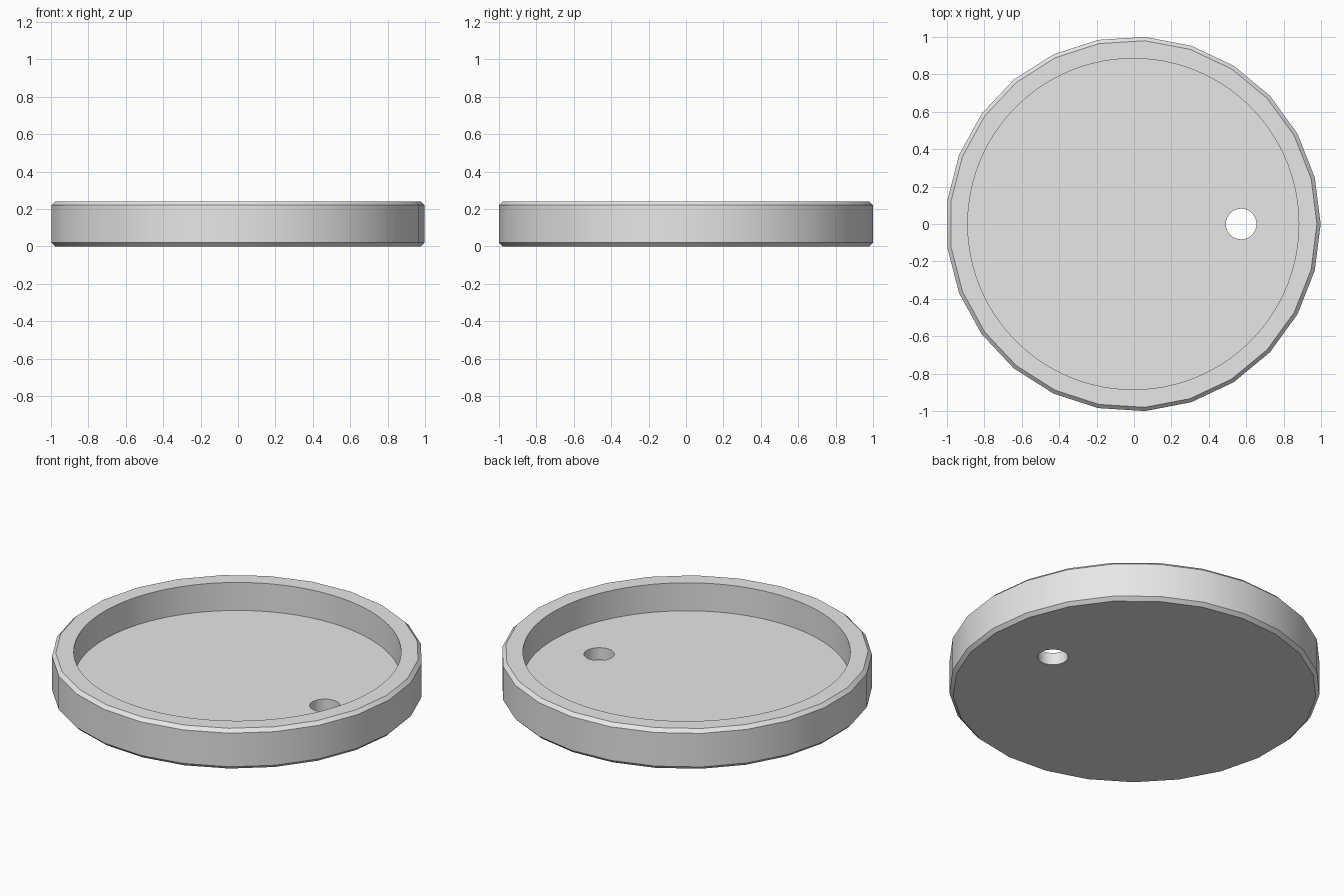
import bpy
import math

cube = bpy.data.objects.get("Cube")
if cube:
    bpy.data.objects.remove(cube, do_unlink=True)

HEIGHT = 0.24
FLOOR = 0.073
CENTRE_X = -0.004

grey = bpy.data.materials.new("light grey")
grey.use_nodes = True
grey.diffuse_color = (0.8, 0.8, 0.8, 1)
grey.node_tree.nodes["Principled BSDF"].inputs["Base Color"].default_value = (0.8, 0.8, 0.8, 1)


def cylinder(name, sides, radius, x, bottom, top):
    """Upright cylinder with its first corner on the +x axis."""
    bpy.ops.mesh.primitive_cylinder_add(
        vertices=sides, radius=radius, depth=top - bottom,
        location=(x, 0, (bottom + top) / 2))
    obj = bpy.context.object
    obj.name = name
    obj.rotation_euler.z = -math.pi / 2
    bpy.ops.object.transform_apply(location=True, rotation=True, scale=True)
    obj.data.materials.append(grey)
    return obj


def cut(target, cutter):
    mod = target.modifiers.new("cut", "BOOLEAN")
    mod.operation = "DIFFERENCE"
    mod.solver = "EXACT"
    mod.object = cutter
    bpy.context.view_layer.objects.active = target
    bpy.ops.object.modifier_apply(modifier=mod.name)
    bpy.data.objects.remove(cutter, do_unlink=True)


# Faceted outer body with chamfered rims
tray = cylinder("round_tray", 25, 1.002, CENTRE_X, 0, HEIGHT)
bevel = tray.modifiers.new("chamfer", "BEVEL")
bevel.width = 0.02
bevel.segments = 1
bevel.limit_method = "ANGLE"
bevel.angle_limit = math.radians(40)
bpy.ops.object.modifier_apply(modifier=bevel.name)

# Smooth round recess, then the through hole in its floor
cut(tray, cylinder("recess_cutter", 100, 0.885, CENTRE_X, FLOOR, HEIGHT + 0.2))
cut(tray, cylinder("hole_cutter", 48, 0.082, 0.573, -0.2, HEIGHT + 0.2))

bpy.ops.object.select_all(action="DESELECT")
tray.select_set(True)
bpy.context.view_layer.objects.active = tray
bpy.ops.object.shade_smooth_by_angle(angle=math.radians(30))
